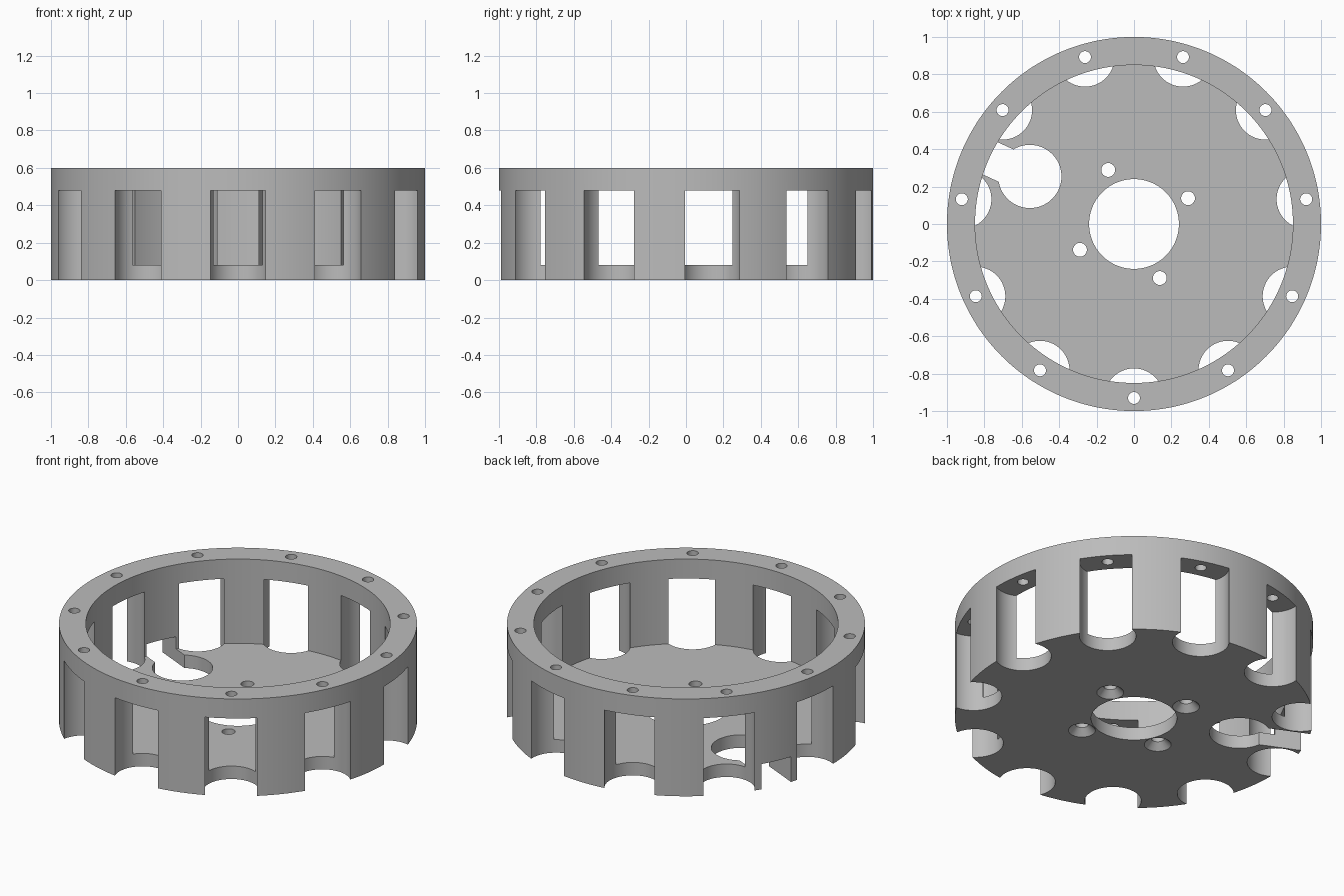
import bpy
import bmesh
from math import radians, cos, sin
from mathutils import Matrix, Vector

cube = bpy.data.objects.get("Cube")
if cube:
    bpy.data.objects.remove(cube, do_unlink=True)

RIM_R, BORE_R, HEIGHT, FLOOR = 1.0, 0.85, 0.6, 0.08
BOLT_R, NOTCHES, NOTCH_TOP = 0.93, 11, 0.48
STEP = 360 / NOTCHES
SLOT_ANGLE = -90 + 7.5 * STEP

grey = bpy.data.materials.new("plain grey")
grey.use_nodes = True
GREY = (0.5, 0.5, 0.5, 1)
grey.diffuse_color = GREY
grey.node_tree.nodes["Principled BSDF"].inputs["Base Color"].default_value = GREY


def polar(radius, degrees):
    a = radians(degrees)
    return radius * cos(a), radius * sin(a)


def add_cylinder(bm, centre, z0, z1, r0, r1=None, segments=48):
    """Upright cylinder or cone between two heights."""
    bmesh.ops.create_cone(
        bm, cap_ends=True, segments=segments, radius1=r0,
        radius2=r0 if r1 is None else r1, depth=z1 - z0,
        matrix=Matrix.Translation((*centre, (z0 + z1) / 2)))


def make_object(name, bm):
    mesh = bpy.data.meshes.new(name)
    bm.to_mesh(mesh)
    bm.free()
    mesh.materials.append(grey)
    obj = bpy.data.objects.new(name, mesh)
    bpy.context.collection.objects.link(obj)
    return obj


def cut(body, name, bm):
    """Subtract a shape from the body and discard the cutter."""
    cutter = make_object(name, bm)
    cutter.hide_render = True
    mod = body.modifiers.new(name, 'BOOLEAN')
    mod.operation = 'DIFFERENCE'
    mod.solver = 'EXACT'
    mod.object = cutter
    bpy.context.view_layer.objects.active = body
    bpy.ops.object.modifier_apply(modifier=name)
    bpy.data.objects.remove(cutter, do_unlink=True)


# Solid drum
bm = bmesh.new()
add_cylinder(bm, (0, 0), 0, HEIGHT, RIM_R, segments=176)
housing = make_object("notched_ring_housing", bm)

# Open cavity above the floor
bm = bmesh.new()
add_cylinder(bm, (0, 0), FLOOR, HEIGHT + 0.2, BORE_R, segments=176)
cut(housing, "cavity", bm)

# Round notches through the wall and floor edge
bm = bmesh.new()
for i in range(NOTCHES):
    add_cylinder(bm, polar(BOLT_R, -90 + i * STEP), -0.1, NOTCH_TOP, 0.158, segments=64)
cut(housing, "notches", bm)

# Bolt holes in the rim above each notch
bm = bmesh.new()
for i in range(NOTCHES):
    add_cylinder(bm, polar(BOLT_R, -90 + i * STEP), 0.4, HEIGHT + 0.1, 0.032, segments=32)
cut(housing, "rim_holes", bm)

# Central bore and four screw holes
bm = bmesh.new()
add_cylinder(bm, (0, 0), -0.1, 0.2, 0.24, segments=96)
for i in range(4):
    add_cylinder(bm, polar(0.32, 25.5 + 90 * i), -0.1, 0.2, 0.037, segments=32)
cut(housing, "floor_holes", bm)

# Countersinks underneath the screw holes
bm = bmesh.new()
for i in range(4):
    add_cylinder(bm, polar(0.32, 25.5 + 90 * i), -0.04, 0.04, 0.115, 0.036, segments=32)
cut(housing, "countersinks", bm)

# Cable opening in the floor
bm = bmesh.new()
add_cylinder(bm, polar(0.612, SLOT_ANGLE), -0.1, 0.2, 0.169, segments=64)
cut(housing, "cable_opening", bm)

# Radial cable slot leading out under the wall
bm = bmesh.new()
bmesh.ops.create_cube(bm, size=1)
bmesh.ops.scale(bm, vec=Vector((0.6, 0.19, 0.26)), verts=bm.verts)
bmesh.ops.translate(bm, vec=Vector((0.912, 0, 0.025)), verts=bm.verts)
bmesh.ops.rotate(bm, cent=(0, 0, 0), verts=bm.verts,
                 matrix=Matrix.Rotation(radians(SLOT_ANGLE), 3, 'Z'))
cut(housing, "cable_slot", bm)

# Smooth curved walls, crisp edges
bpy.ops.object.select_all(action='DESELECT')
housing.select_set(True)
bpy.context.view_layer.objects.active = housing
bpy.ops.object.shade_smooth_by_angle(angle=radians(30))
